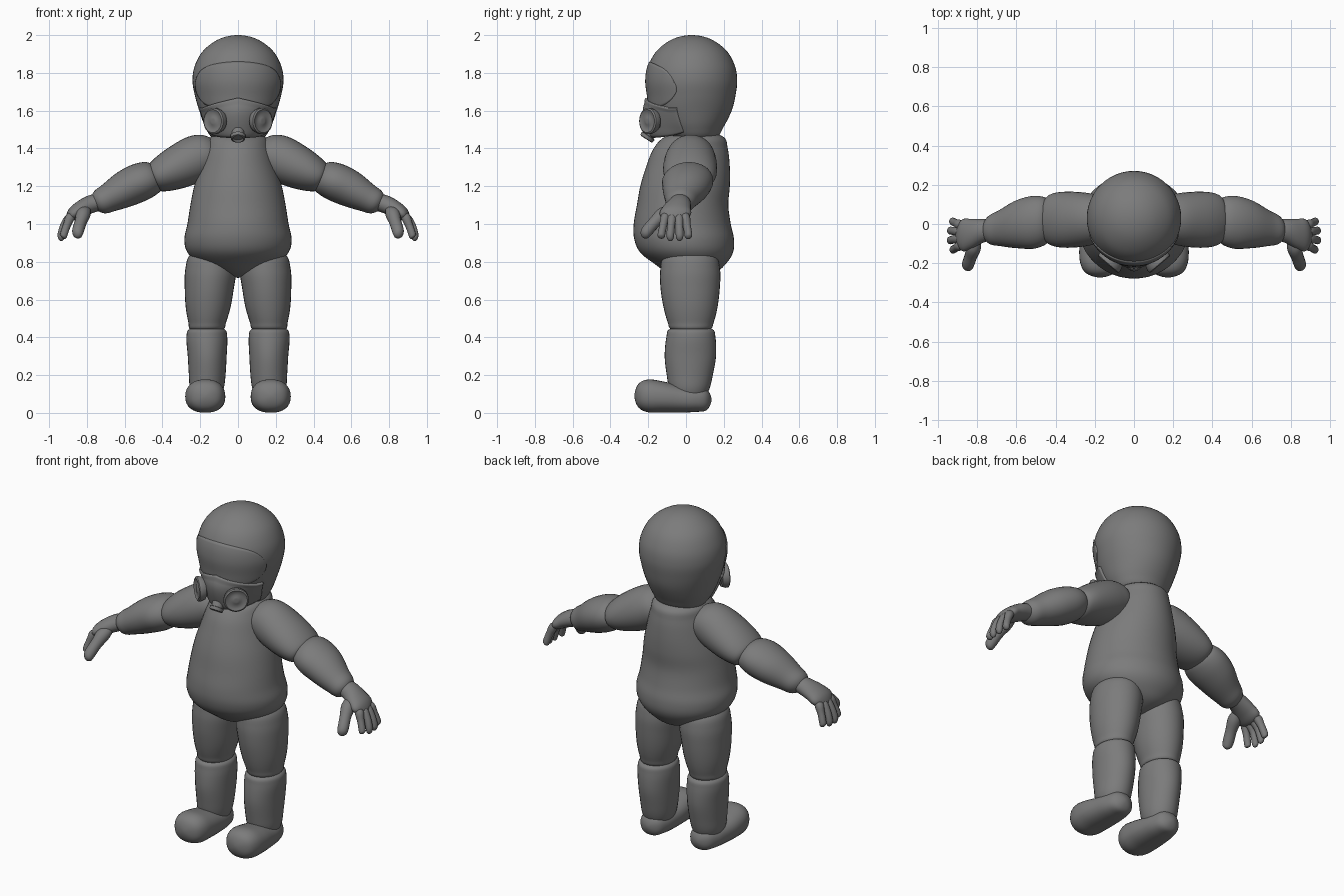
import bpy, bmesh, math
from mathutils import Vector

if "Cube" in bpy.data.objects:
    bpy.data.objects.remove(bpy.data.objects["Cube"])

GREY = bpy.data.materials.new("dark_grey")
GREY.diffuse_color = (.2, .2, .2, 1)
GREY.use_nodes = True
GREY.node_tree.nodes["Principled BSDF"].inputs["Base Color"].default_value = GREY.diffuse_color


def sample(secs, steps):
    """Smooth interpolation of (x, y, z, ra, rb) sections; zero radius ends become domes."""
    def phantom(end, near):
        if end[3] == 0:
            return (*near[:3], -near[3], -near[4])
        return tuple(2 * e - n for e, n in zip(end, near))
    p = [phantom(secs[0], secs[1])] + list(secs) + [phantom(secs[-1], secs[-2])]
    out = []
    for i in range(1, len(p) - 2):
        for k in range(steps):
            t = k / steps
            out.append(tuple(0.5 * (2 * b + (c - a) * t + (2 * a - 5 * b + 4 * c - d) * t * t
                                    + (3 * b - a - 3 * c + d) * t ** 3)
                             for a, b, c, d in zip(*p[i - 1:i + 3])))
    return out + [secs[-1]]


def finish(name, bm, mirror, angle):
    bmesh.ops.remove_doubles(bm, verts=bm.verts, dist=1e-5)
    bmesh.ops.recalc_face_normals(bm, faces=bm.faces)
    me = bpy.data.meshes.new(name)
    bm.to_mesh(me)
    bm.free()
    me.materials.append(GREY)
    me.shade_smooth()
    me.set_sharp_from_angle(angle=math.radians(angle))
    ob = bpy.data.objects.new(name, me)
    bpy.context.collection.objects.link(ob)
    if mirror:
        ob.modifiers.new("mirror", 'MIRROR').use_mirror_merge = False
    return ob


def loft(name, secs, axis=(0, 0, 1), side=(1, 0, 0), mirror=False, steps=5, n=32, power=2.0, angle=60):
    T = Vector(axis).normalized()
    U = T.cross(Vector(side)).normalized()
    S = U.cross(T)
    bm = bmesh.new()
    rings = []
    for x, y, z, ra, rb in sample(secs, steps):
        ring = []
        for i in range(n):
            c, s = math.cos(math.tau * i / n), math.sin(math.tau * i / n)
            c = math.copysign(abs(c) ** (2 / power), c)
            s = math.copysign(abs(s) ** (2 / power), s)
            ring.append(bm.verts.new(Vector((x, y, z)) + S * ra * c + U * rb * s))
        rings.append(ring)
    for r, q in zip(rings, rings[1:]):
        for i in range(n):
            j = (i + 1) % n
            bm.faces.new((r[i], r[j], q[j], q[i]))
    if secs[0][3] > 0:
        bm.faces.new(rings[0])
    if secs[-1][3] > 0:
        bm.faces.new(rings[-1])
    return finish(name, bm, mirror, angle)


# Head and torso
HEAD = [(0, .05, 1.42, 0, 0), (0, .045, 1.45, .125, .11), (0, .035, 1.51, .172, .162),
        (0, .027, 1.60, .205, .215), (0, .03, 1.68, .228, .232), (0, .03, 1.76, .241, .241),
        (0, .03, 1.84, .228, .228), (0, .03, 1.92, .182, .182), (0, .03, 1.98, .098, .098),
        (0, .03, 2.0, 0, 0)]
loft("helmet_head", HEAD, steps=6, n=48)
loft("torso", [(0, .03, .715, 0, 0), (0, .03, .74, .10, .12), (0, .022, .79, .205, .19),
               (0, .003, .85, .268, .246), (0, -.01, .92, .284, .264), (0, -.02, 1.0, .268, .257),
               (0, -.018, 1.1, .252, .242), (0, -.005, 1.2, .232, .237), (0, .01, 1.3, .203, .222),
               (0, .025, 1.4, .172, .196), (0, .045, 1.465, .138, .148), (0, .05, 1.5, 0, 0)], n=48)

# Face patches that follow the head surface
PROFILE = sample(HEAD, 6)


def head_at(z):
    for a, b in zip(PROFILE, PROFILE[1:]):
        if b[2] >= z:
            t = (z - a[2]) / (b[2] - a[2])
            return [p + (q - p) * t for p, q in zip(a, b)]
    return PROFILE[-1]


def patch(name, half_angle, low, high, offset, thick, nu=48, nv=16):
    bm = bmesh.new()
    grid = []
    for i in range(nu + 1):
        u = 2 * i / nu - 1
        a = u * math.radians(half_angle)
        col = []
        for j in range(nv + 1):
            t = j / nv
            z = low(abs(u)) * (1 - t) + high(abs(u)) * t
            _, cy, _, rx, ry = head_at(z)
            o = offset(a, t)
            col.append(bm.verts.new(((rx + o) * math.sin(a), cy - (ry + o) * math.cos(a), z)))
        grid.append(col)
    for p, q in zip(grid, grid[1:]):
        for j in range(nv):
            bm.faces.new((p[j], q[j], q[j + 1], p[j + 1]))
    ob = finish(name, bm, False, 40)
    m = ob.modifiers.new("thickness", 'SOLIDIFY')
    m.thickness = thick
    m.offset = -1
    return ob


patch("visor", 70, lambda u: 1.60 + .05 * u ** 2 + .05 * u ** 8,
      lambda u: 1.86 - .06 * u ** 2 - .07 * u ** 8, lambda a, t: .005, .03)
patch("respirator_mask", 70, lambda u: 1.455 + .03 * u ** 2,
      lambda u: 1.668 - .055 * min(1, u * 1.2),
      lambda a, t: .009 + .10 * (1 - t) * math.cos(a) ** 4 + (.005 if t > .9 else 0), .035)


# Mask filters and outlet valve: turned discs with crisp steps
def turned(name, centre, axis, prof, side, mirror):
    A = Vector(axis).normalized()
    loft(name, [(*(Vector(centre) + A * d), r, r) for d, r in prof], axis, side, mirror, 1, 28, 2, 35)


turned("mask_filter", (.128, -.2, 1.545), (.65, -.76, 0),
       [(-.075, .045), (-.035, .048), (-.033, .062), (-.01, .07), (.004, .069), (.009, .061),
        (.004, .05), (.002, .03), (.007, .02), (.008, .01)], (0, 0, 1), True)
turned("outlet_valve", (0, -.21, 1.452), (0, -.55, -.83),
       [(-.07, .034), (-.02, .033), (-.018, .04), (0, .038), (.003, .03), (-.006, .024), (-.006, .01)],
       (1, 0, 0), False)

# Legs
loft("thigh", [(.135, .02, .88, 0, 0), (.14, .02, .84, .11, .13), (.144, .022, .76, .135, .158),
               (.152, .022, .66, .13, .157), (.158, .024, .56, .119, .143), (.163, .025, .48, .10, .122),
               (.165, .025, .44, .085, .10), (.165, .025, .42, 0, 0)], mirror=True)
loft("shin", [(.165, .025, .462, 0, 0), (.165, .026, .445, .09, .11), (.165, .026, .40, .108, .13),
              (.163, .023, .30, .103, .136), (.163, .02, .20, .097, .122), (.165, .018, .13, .09, .107),
              (.165, .018, .07, .07, .08)], mirror=True)
loft("foot", [(.173, -.273, .09, 0, 0), (.173, -.252, .091, .07, .062), (.173, -.2, .09, .101, .087),
              (.173, -.12, .084, .106, .082), (.17, -.03, .074, .098, .072), (.168, .05, .07, .086, .065),
              (.166, .11, .07, .06, .055), (.166, .135, .07, 0, 0)], axis=(0, 1, 0), mirror=True, power=2.3)

# Arms
loft("upper_arm", [(.08, .03, 1.40, 0, 0), (.13, .027, 1.382, .10, .092), (.21, .024, 1.352, .13, .122),
                   (.32, .022, 1.30, .143, .115), (.41, .022, 1.258, .135, .092),
                   (.45, .022, 1.24, .10, .065), (.468, .022, 1.232, 0, 0)],
     axis=(.91, 0, -.41), side=(0, 1, 0), mirror=True)
loft("forearm", [(.41, .02, 1.268, 0, 0), (.435, .018, 1.258, .10, .075), (.50, .01, 1.23, .134, .1),
                 (.59, 0, 1.188, .124, .098), (.68, -.02, 1.14, .093, .078), (.74, -.03, 1.11, .068, .06),
                 (.772, -.03, 1.095, 0, 0)], axis=(.88, 0, -.47), side=(0, 1, 0), mirror=True)

# Hands
loft("palm", [(.70, -.03, 1.125, .05, .048), (.77, -.035, 1.108, .06, .048), (.83, -.05, 1.08, .076, .044),
              (.88, -.058, 1.048, .078, .034), (.91, -.06, 1.025, 0, 0)],
     axis=(.88, 0, -.48), side=(0, 1, 0), mirror=True, n=24)


def digit(name, pts, axis, r):
    secs = [(*pts[0], 0, 0)] + [(*p, r * k, r * k) for p, k in zip(pts[1:-1], (1.15, 1, .98))]
    tip = Vector(pts[-2]).lerp(Vector(pts[-1]), .7)
    loft(name, secs + [(*tip, r * .75, r * .75), (*pts[-1], 0, 0)], axis, (0, 1, .2), True, 4, 14)


for i, (y0, y1, reach) in enumerate([(-.11, -.13, -.01), (-.074, -.083, .004),
                                     (-.038, -.034, .003), (-.004, .012, -.008)]):
    digit("finger_%d" % (i + 1),
          [(.85, y0, 1.07), (.885, y0, 1.04), (.915 + reach, (y0 + y1) / 2, .995),
           (.932 + reach, y1, .945), (.938 + reach, y1, .914 - reach)], (.5, 0, -.87), .021)
digit("thumb", [(.79, -.06, 1.09), (.815, -.11, 1.06), (.833, -.165, 1.01), (.847, -.205, .965),
                (.854, -.23, .93)], (.3, -.65, -.7), .032)
